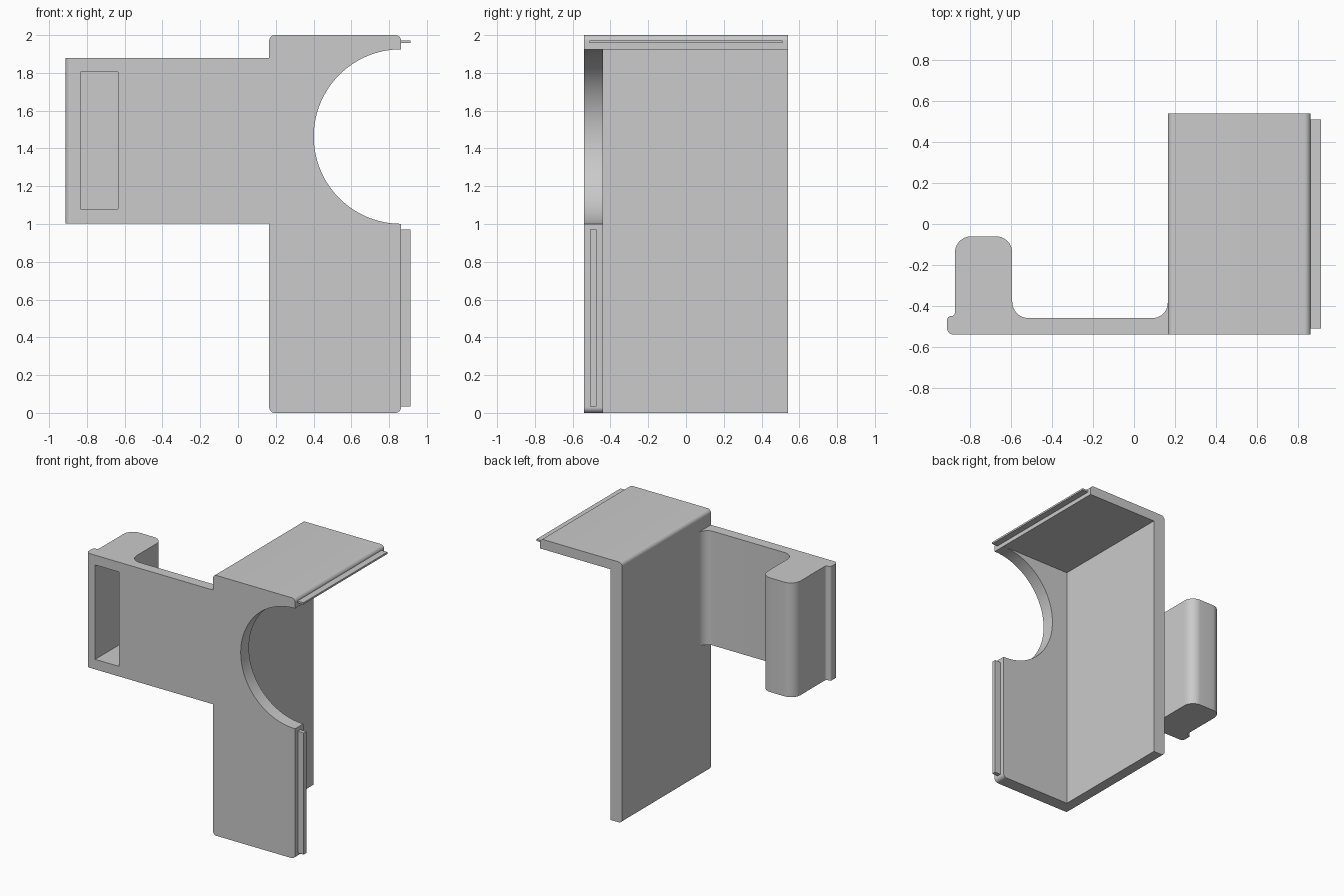
import bpy, bmesh, math
from mathutils import Vector

cube = bpy.data.objects.get("Cube")
if cube:
    bpy.data.objects.remove(cube, do_unlink=True)

GREY = (0.593, 0.593, 0.593, 1)
grey = bpy.data.materials.new("plain grey")
grey.use_nodes = True
grey.diffuse_color = GREY
grey.node_tree.nodes["Principled BSDF"].inputs["Base Color"].default_value = GREY


def rounded(corners, steps=10):
    """Turn (u, v, radius) corners into an outline with true arcs."""
    out = []
    for i, (u, v, r) in enumerate(corners):
        p = Vector((u, v))
        if not r:
            out.append(p)
            continue
        a = (Vector(corners[i - 1][:2]) - p).normalized()
        b = (Vector(corners[(i + 1) % len(corners)][:2]) - p).normalized()
        half = a.angle(b) / 2
        centre = p + (a + b).normalized() * (r / math.sin(half))
        start = (p + a * (r / math.tan(half)) - centre).normalized()
        end = (p + b * (r / math.tan(half)) - centre).normalized()
        for k in range(steps + 1):
            out.append(centre + start.slerp(end, k / steps).normalized() * r)
    return out


def prism(name, outline, low, high, axis):
    """Extrude an outline along y (outline in x, z) or z (outline in x, y)."""
    def place(p, h):
        return (p.x, h, p.y) if axis == "y" else (p.x, p.y, h)
    bm = bmesh.new()
    face = bm.faces.new([bm.verts.new(place(p, low)) for p in outline])
    moved = bmesh.ops.extrude_face_region(bm, geom=[face])["geom"]
    shift = Vector(place(Vector((0, 0)), high - low))
    bmesh.ops.translate(bm, vec=shift,
                        verts=[g for g in moved if isinstance(g, bmesh.types.BMVert)])
    bmesh.ops.recalc_face_normals(bm, faces=bm.faces)
    mesh = bpy.data.meshes.new(name)
    bm.to_mesh(mesh)
    bm.free()
    mesh.materials.append(grey)
    obj = bpy.data.objects.new(name, mesh)
    bpy.context.collection.objects.link(obj)
    return obj


def block(name, x, y, z):
    corners = [Vector((x[i], y[j])) for i, j in ((0, 0), (1, 0), (1, 1), (0, 1))]
    return prism(name, corners, z[0], z[1], "z")


def combine(target, other, operation):
    """Apply a boolean and remove the consumed part."""
    mod = target.modifiers.new(operation.lower(), "BOOLEAN")
    mod.operation, mod.object, mod.solver = operation, other, "EXACT"
    bpy.context.view_layer.objects.active = target
    bpy.ops.object.modifier_apply(modifier=mod.name)
    bpy.data.objects.remove(other, do_unlink=True)


LEFT, RIGHT, FRONT, BACK = 0.165, 0.863, -0.54, 0.54
R = 0.03

# Side wall and top shelf, one folded profile
bracket = prism("bracket_body", rounded([
    (LEFT, 0, R), (LEFT, 2, R), (RIGHT, 2, R),
    (RIGHT, 1.925, 0), (0.265, 1.925, 0), (0.265, 0, 0)]), FRONT, BACK, "y")

# Front plate with a half-round opening in its free edge
front = prism("front_plate", rounded([
    (LEFT, 0, R), (LEFT, 2, R), (RIGHT, 2, R), (RIGHT, 0, R)]), FRONT, -0.44, "y")
opening = prism("opening_cutter", [
    Vector((RIGHT + 0.462 * math.cos(t), 1.463 + 0.462 * math.sin(t)))
    for t in (math.tau * k / 96 for k in range(96))], -0.7, -0.3, "y")
combine(front, opening, "DIFFERENCE")
combine(bracket, front, "UNION")

# Arm ending in a hollow rounded hook
arm = prism("arm", rounded([
    (-0.913, FRONT, 0.03), (0.2, FRONT, 0), (0.2, -0.38, 0), (LEFT, -0.38, 0),
    (LEFT, -0.46, 0.075), (-0.595, -0.46, 0.08), (-0.595, -0.06, 0.08),
    (-0.875, -0.06, 0.08), (-0.875, -0.45, 0.018), (-0.913, -0.45, 0.018)]),
    1.003, 1.88, "z")
pocket = block("pocket_cutter", (-0.835, -0.635), (-0.7, -0.1), (1.08, 1.805))
combine(arm, pocket, "DIFFERENCE")
combine(bracket, arm, "UNION")

# Thin joining tabs along the free edges
for tab in (block("top_tab", (0.82, 0.913), (-0.51, 0.51), (1.957, 1.971)),
            block("front_tab", (0.82, 0.913), (-0.507, -0.475), (0.035, 0.97))):
    combine(bracket, tab, "UNION")

# Smooth arcs, crisp edges
bpy.ops.object.select_all(action="DESELECT")
bracket.select_set(True)
bpy.context.view_layer.objects.active = bracket
bpy.ops.object.shade_smooth_by_angle(angle=math.radians(30))
